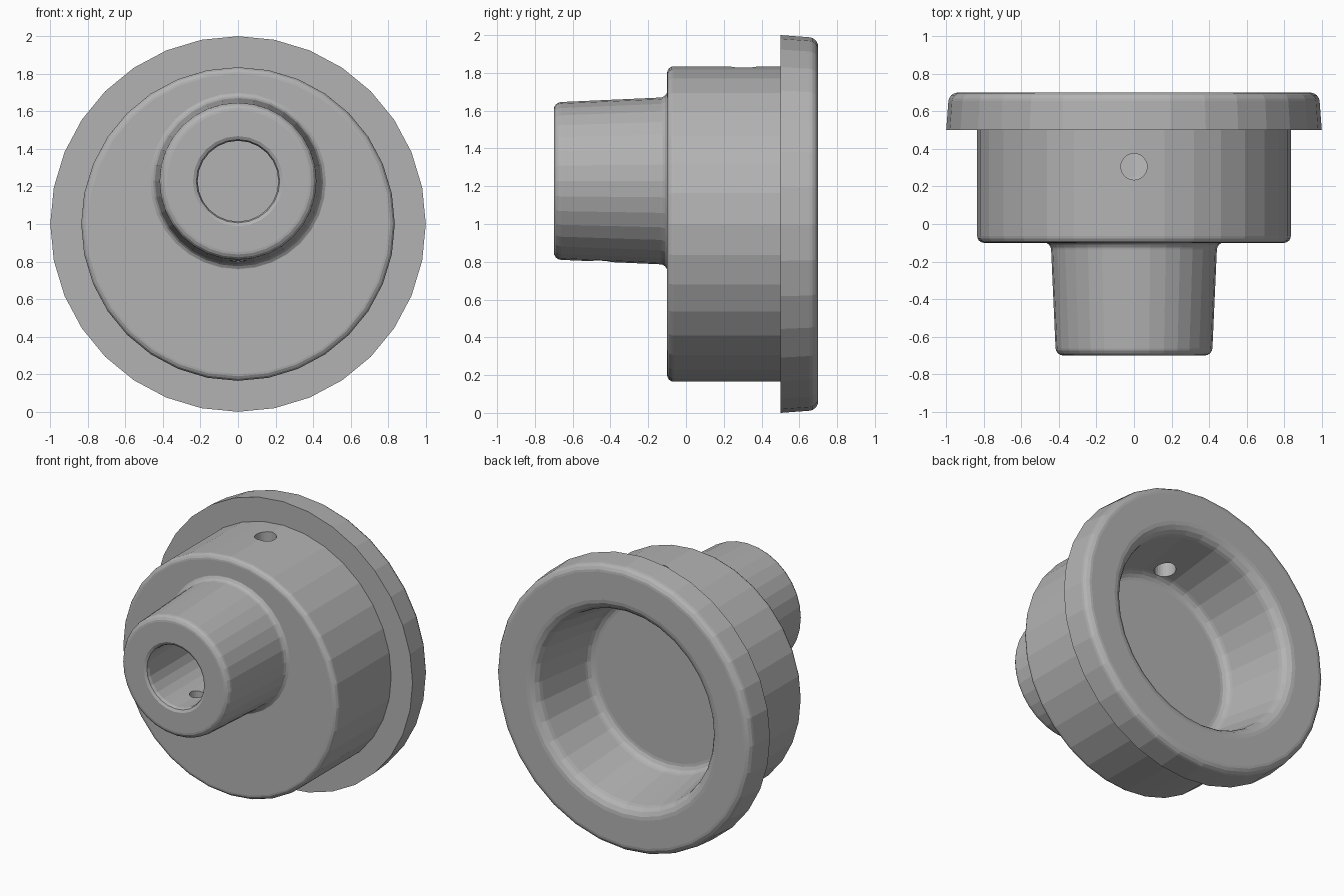
import bpy, bmesh, math
from mathutils import Vector

if "Cube" in bpy.data.objects:
    bpy.data.objects.remove(bpy.data.objects["Cube"], do_unlink=True)

grey = bpy.data.materials.new("plain grey")
grey.use_nodes = True
grey.diffuse_color = (0.45, 0.45, 0.45, 1)
grey.node_tree.nodes["Principled BSDF"].inputs["Base Color"].default_value = (0.45, 0.45, 0.45, 1)


def rounded(corners, steps=4):
    """Turn (radius, y, fillet) corners into a profile with rounded corners."""
    out = []
    for i, (r, y, f) in enumerate(corners):
        p = Vector((r, y))
        if not f:
            out.append(p)
            continue
        a = (Vector(corners[i - 1][:2]) - p).normalized()
        b = (Vector(corners[i + 1][:2]) - p).normalized()
        half = a.angle(b) / 2
        centre = p + (a + b).normalized() * f / math.sin(half)
        start = p + a * f / math.tan(half) - centre
        end = p + b * f / math.tan(half) - centre
        for k in range(steps + 1):
            out.append(centre + start.lerp(end, k / steps).normalized() * f)
    return out


def lathe(name, corners, z, sides=32):
    """Revolve a profile about a front-to-back axis at height z."""
    bm = bmesh.new()
    verts = [bm.verts.new((0, p.y, p.x)) for p in rounded(corners)]
    edges = [bm.edges.new(pair) for pair in zip(verts, verts[1:])]
    bmesh.ops.spin(bm, geom=verts + edges, cent=(0, 0, 0), axis=(0, 1, 0),
                   angle=math.tau, steps=sides)
    bmesh.ops.remove_doubles(bm, verts=bm.verts, dist=1e-4)
    bmesh.ops.recalc_face_normals(bm, faces=bm.faces)
    mesh = bpy.data.meshes.new(name)
    bm.to_mesh(mesh)
    bm.free()
    mesh.materials.append(grey)
    obj = bpy.data.objects.new(name, mesh)
    obj.location.z = z
    bpy.context.collection.objects.link(obj)
    return obj


def drill(name, radius, y, z, depth):
    """Vertical round cutter."""
    bpy.ops.mesh.primitive_cylinder_add(vertices=24, radius=radius, depth=depth, location=(0, y, z))
    obj = bpy.context.object
    obj.name = name
    obj.data.materials.append(grey)
    return obj


def combine(target, tool, operation):
    mod = target.modifiers.new(operation.title(), "BOOLEAN")
    mod.object, mod.operation, mod.solver = tool, operation, "EXACT"
    bpy.context.view_layer.objects.active = target
    bpy.ops.object.modifier_apply(modifier=mod.name)
    bpy.data.objects.remove(tool, do_unlink=True)


BOSS_Z = 1.228

# Flanged cup, hollow from the back
cup = lathe("flanged_cup", [
    (0, -0.1, 0), (0.835, -0.1, 0.035), (0.835, 0.5, 0), (1, 0.5, 0),
    (0.985, 0.7, 0.05), (0.68, 0.7, 0.08), (0.6, 0.2, 0.06), (0, 0.2, 0)], 1)

# Off-centre tapered boss with a filleted foot
boss = lathe("boss", [
    (0, -0.05, 0), (0.5, -0.05, 0), (0.5, -0.097, 0), (0.443, -0.1, 0.04),
    (0.416, -0.7, 0.04), (0, -0.7, 0)], BOSS_Z)
combine(cup, boss, "UNION")

# Blind bore with an eased mouth
bore = lathe("bore", [
    (0, -0.75, 0), (0.245, -0.75, 0), (0.24, -0.7, 0), (0.222, -0.69, 0),
    (0.215, -0.67, 0), (0.215, -0.05, 0), (0, -0.05, 0)], BOSS_Z, 24)
combine(cup, bore, "DIFFERENCE")

# Cross holes: cup wall at the top, boss wall at the bottom
combine(cup, drill("cup_hole", 0.07, 0.305, 1.7, 0.6), "DIFFERENCE")
combine(cup, drill("boss_hole", 0.05, -0.45, 0.9, 0.4), "DIFFERENCE")

bpy.ops.object.select_all(action="DESELECT")
cup.select_set(True)
bpy.context.view_layer.objects.active = cup
bpy.ops.object.shade_smooth_by_angle(angle=math.radians(8))
